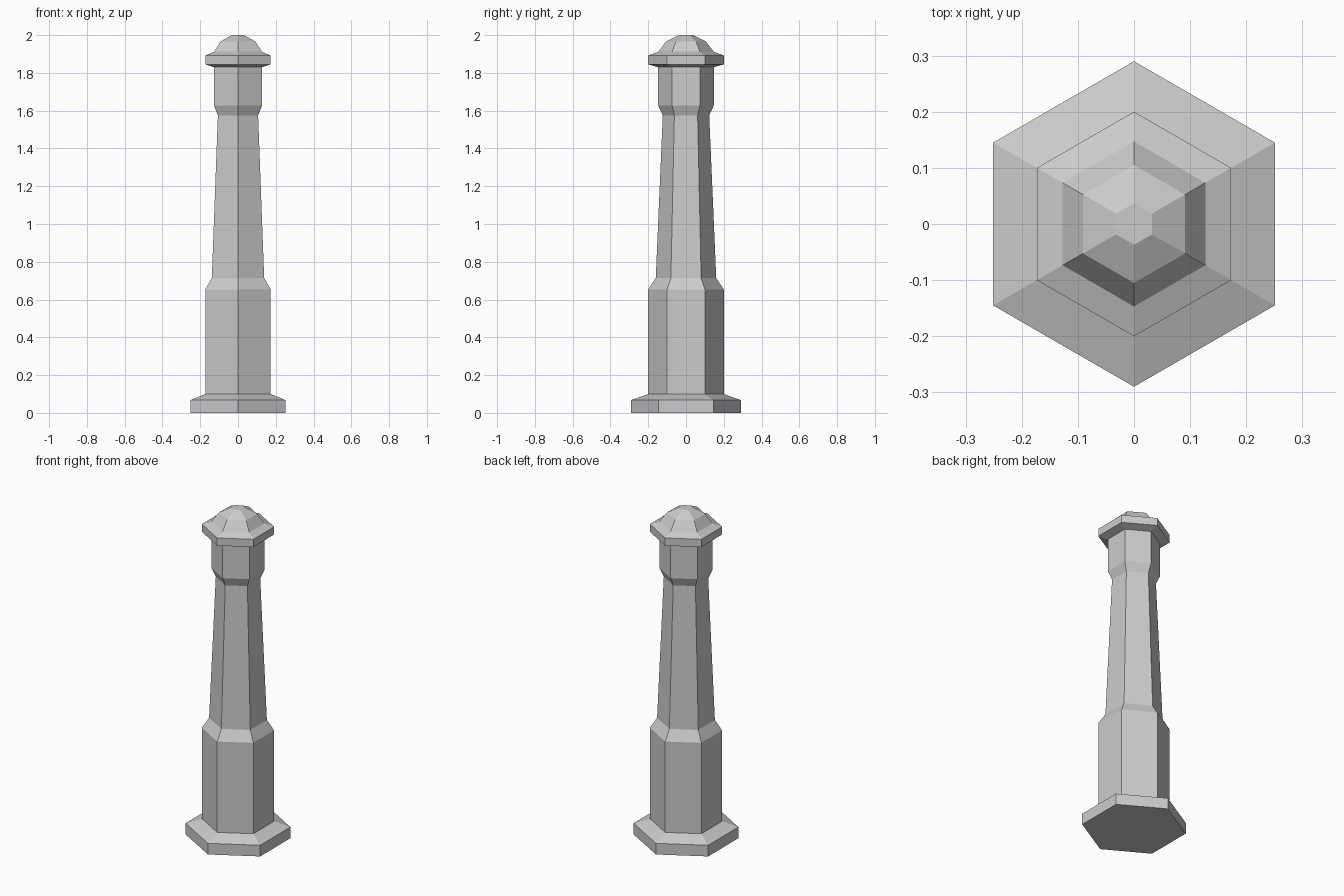
import bpy, bmesh
from math import cos, sin, pi

if "Cube" in bpy.data.objects:
    bpy.data.objects.remove(bpy.data.objects["Cube"])

SIDES = 6


def lathe(name, profile, cap_bottom=False, cap_top=False):
    """Flat-faced hexagonal part from (radius, height) points, corners on the y axis."""
    bm = bmesh.new()
    angles = [pi / 2 + 2 * pi * i / SIDES for i in range(SIDES)]
    rings = [[bm.verts.new((r * cos(a), r * sin(a), z)) for a in angles]
             for r, z in profile]
    for low, high in zip(rings, rings[1:]):
        for i in range(SIDES):
            j = (i + 1) % SIDES
            bm.faces.new((low[i], low[j], high[j], high[i]))
    if cap_bottom:
        bm.faces.new(rings[0][::-1])
    if cap_top:
        bm.faces.new(rings[-1])
    mesh = bpy.data.meshes.new(name)
    bm.to_mesh(mesh)
    bm.free()
    obj = bpy.data.objects.new(name, mesh)
    bpy.context.collection.objects.link(obj)
    return obj


# Wide foot with a sloped top
lathe("foot", [(0.29, 0), (0.29, 0.068), (0.20, 0.10)], cap_bottom=True)
# Thick lower block with a chamfered shoulder
lathe("pedestal", [(0.20, 0.10), (0.20, 0.653), (0.16, 0.715)])
# Tapering shaft
lathe("shaft", [(0.16, 0.715), (0.123, 1.575)])
# Flared collar under the cap
lathe("collar", [(0.123, 1.575), (0.147, 1.627), (0.147, 1.83)])
# Overhanging cap with a faceted dome
lathe("cap", [(0.147, 1.83), (0.20, 1.845), (0.20, 1.892), (0.147, 1.912),
              (0.105, 1.967), (0.037, 2.0)], cap_top=True)
